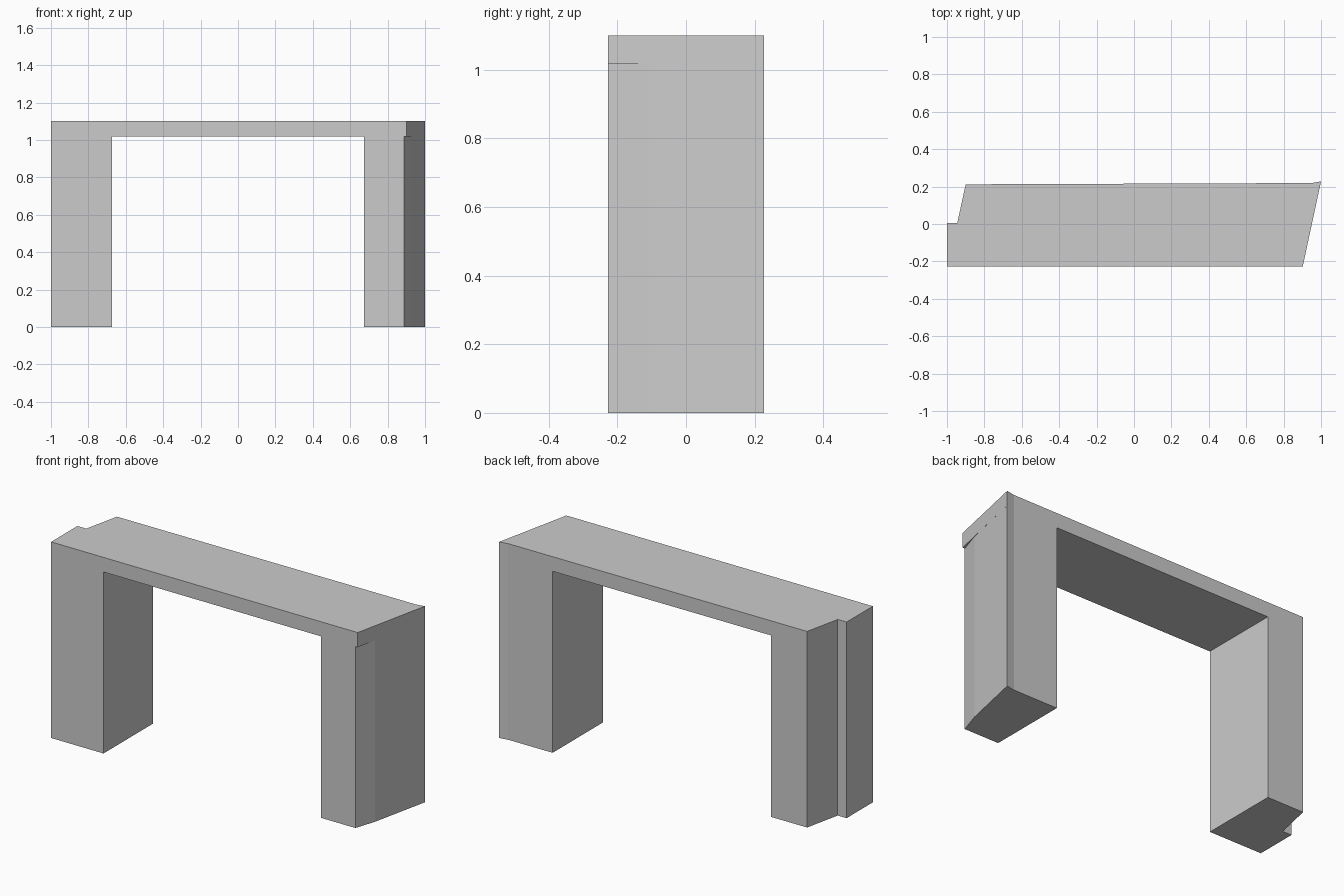
import bpy, bmesh

if "Cube" in bpy.data.objects:
    bpy.data.objects.remove(bpy.data.objects["Cube"])

F = -0.228           # front plane y
TOP, UNDER = 1.10, 1.018
INNER = 0.675        # half width of the opening


def back(x):
    # the rear face drifts very slightly outward to the right
    return 0.212 + (x + 0.9) * 0.007 / 1.85


def prism(bm, outline, z0, z1):
    low = [bm.verts.new((x, y, z0)) for x, y in outline]
    high = [bm.verts.new((x, y, z1)) for x, y in outline]
    bm.faces.new(low[::-1])
    bm.faces.new(high)
    n = len(low)
    for i in range(n):
        j = (i + 1) % n
        bm.faces.new((low[i], low[j], high[j], high[i]))


# plan outlines of the two ends, counter-clockwise seen from above
left_end = [(-0.90, back(-0.90)), (-0.945, 0.005), (-1.0, 0.005), (-1.0, F)]
right_rear = [(1.0, 0.228), (0.95, back(0.95))]
left_plan = left_end + [(-INNER, F), (-INNER, back(-INNER))]
right_plan = [(INNER, F), (0.888, F), (0.927, -0.108)] + right_rear + [(INNER, back(INNER))]
top_plan = left_end + [(0.902, F)] + right_rear

# arch shell: legs and lintel fused into one solid
bm = bmesh.new()
prism(bm, top_plan, UNDER, TOP)
mesh = bpy.data.meshes.new("lintel")
bm.to_mesh(mesh)
bm.free()
lintel = bpy.data.objects.new("lintel", mesh)
bpy.context.collection.objects.link(lintel)

# legs: stand from the ground to the underside of the lintel
for name, plan in (("left_leg", left_plan), ("right_leg", right_plan)):
    bm = bmesh.new()
    prism(bm, plan, 0.0, UNDER)
    # open the hidden top so no inner face is left under the lintel
    bm.normal_update()
    caps = [f for f in bm.faces if f.normal.z > 0.9]
    bmesh.ops.delete(bm, geom=caps, context='FACES_ONLY')
    mesh = bpy.data.meshes.new(name)
    bm.to_mesh(mesh)
    bm.free()
    bpy.context.collection.objects.link(bpy.data.objects.new(name, mesh))
